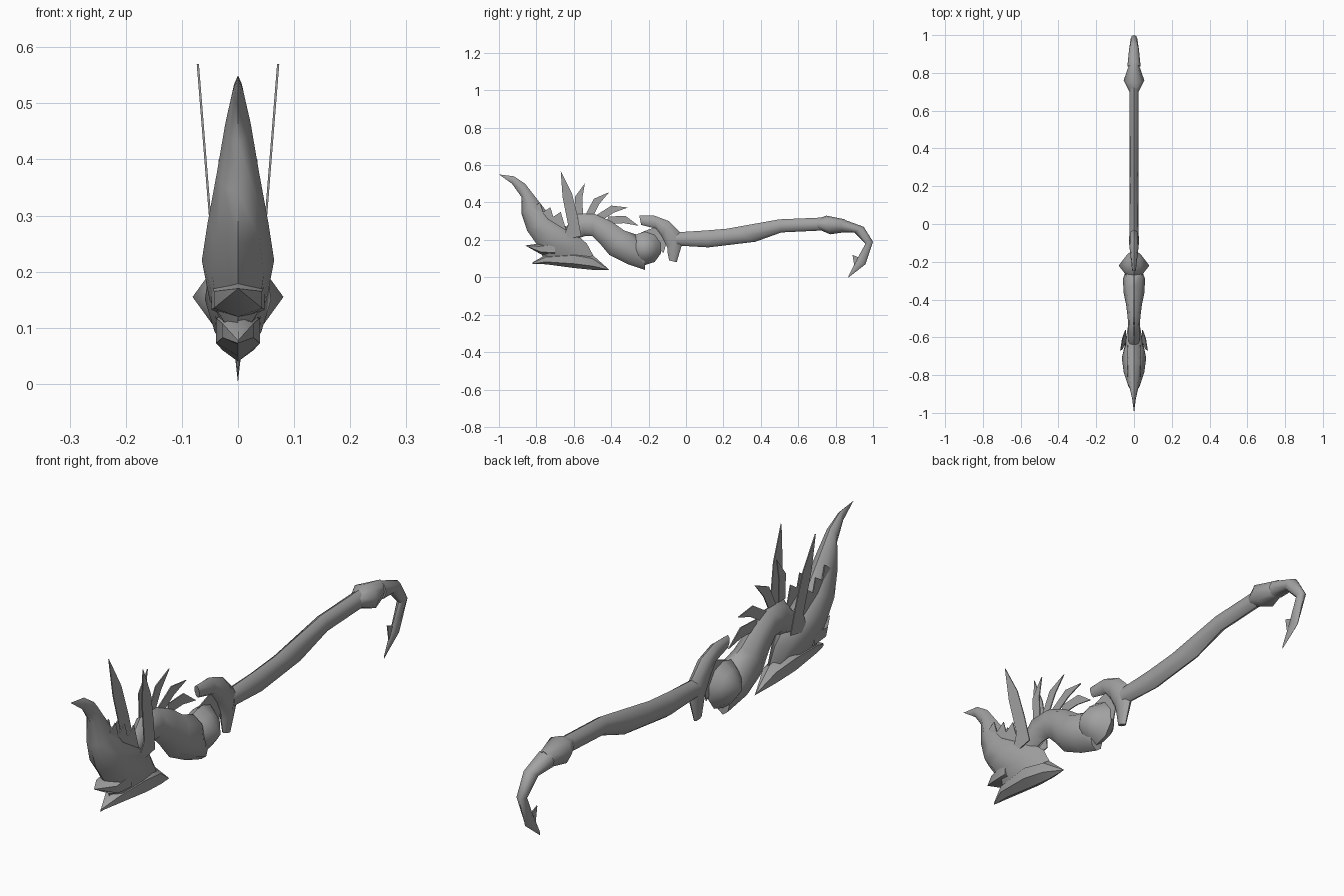
import bpy, bmesh, math
from math import sin, cos, pi
from mathutils import Vector

cube = bpy.data.objects.get("Cube")
if cube:
    bpy.data.objects.remove(cube)

grey = bpy.data.materials.new("grey")
grey.use_nodes = True
grey.diffuse_color = (.36, .36, .36, 1)
shader = grey.node_tree.nodes["Principled BSDF"]
shader.inputs["Base Color"].default_value = grey.diffuse_color


def finish(name, bm, angle=50):
    """Turn a bmesh into a smooth-shaded object with sharp edges kept."""
    bmesh.ops.remove_doubles(bm, verts=bm.verts, dist=.0005)
    bmesh.ops.recalc_face_normals(bm, faces=bm.faces)
    mesh = bpy.data.meshes.new(name)
    bm.to_mesh(mesh)
    bm.free()
    mesh.materials.append(grey)
    part = bpy.data.objects.new(name, mesh)
    bpy.context.collection.objects.link(part)
    bpy.ops.object.select_all(action="DESELECT")
    part.select_set(True)
    bpy.context.view_layer.objects.active = part
    bpy.ops.object.shade_smooth_by_angle(angle=math.radians(angle))


def loft(name, upper, lower, width, sides=8):
    """Skin oval rings between two (y, z) edges; width(t) is the half width."""
    bm = bmesh.new()
    rings = []
    for step, (first, second) in enumerate(zip(upper, lower)):
        top, bottom = Vector((0, *first)), Vector((0, *second))
        middle, reach = (top + bottom) / 2, (top - bottom) / 2
        across = Vector((width(step / (len(upper) - 1)), 0, 0))
        turns = [2 * pi * side / sides for side in range(sides)]
        rings.append([bm.verts.new(middle + reach * cos(turn) + across * sin(turn))
                      for turn in turns])
    for near, far in zip(rings, rings[1:]):
        for side in range(sides):
            previous = side - 1
            bm.faces.new((near[previous], near[side], far[side], far[previous]))
    bm.faces.new(rings[0])
    bm.faces.new(rings[-1])
    finish(name, bm)


def plate(name, outline, offset=0, lean=0):
    """Thin blade with a (y, z) outline, shifted and leaning in x."""
    bm = bmesh.new()
    points = [Vector((offset + lean * z, y, z)) for y, z in outline]
    thickness = Vector((.002, 0, 0))
    left = [bm.verts.new(point + thickness) for point in points]
    right = [bm.verts.new(point - thickness) for point in points]
    bm.faces.new(left)
    bm.faces.new(right)
    for index in range(len(points)):
        previous = index - 1
        bm.faces.new((left[previous], left[index], right[index], right[previous]))
    finish(name, bm, angle=20)


# Long shaft
loft("shaft",
     upper=[(-.06, .24), (.1, .25), (.22, .26), (.5, .31), (.74, .32)],
     lower=[(-.05, .17), (.12, .16), (.37, .19), (.51, .24), (.72, .25)],
     width=lambda t: .025)

# Swollen collar and hooked tail
loft("tail_collar",
     upper=[(.7, .31), (.75, .33), (.85, .31)],
     lower=[(.7, .26), (.77, .23), (.84, .24)],
     width=lambda t: .025 + .03 * sin(pi * t))
loft("tail_hook",
     upper=[(.84, .31), (.95, .27), (1, .19), (.96, .07), (.87, 0)],
     lower=[(.83, .24), (.9, .24), (.96, .18), (.91, .09), (.87, .01)],
     width=lambda t: .035 * (1 - t))
plate("tail_barb", [(.89, .12), (.94, .1), (.9, .06)])

# Guard that curls over the orb
loft("guard",
     upper=[(-.25, .33), (-.17, .33), (-.09, .3), (-.03, .24), (-.02, .18), (-.05, .08)],
     lower=[(-.24, .28), (-.16, .26), (-.13, .22), (-.1, .16), (-.1, .14), (-.09, .09)],
     width=lambda t: .01 + .016 * sin(pi * t))
plate("guard_web", [(-.24, .24), (-.16, .27), (-.1, .2), (-.12, .13), (-.2, .2)])

# Orb drawn out to a point on each side
bm = bmesh.new()
bmesh.ops.create_uvsphere(bm, u_segments=10, v_segments=4, radius=.09)
for vert in bm.verts:
    at_pole = abs(vert.co.z) > .08
    stretch = .9 if at_pole else .55
    vert.co = (vert.co.z * stretch, vert.co.x - .22, vert.co.y + .155)
finish("orb", bm, angle=60)

# Curved neck between the orb and the head
loft("neck",
     upper=[(-.64, .27), (-.58, .34), (-.49, .34), (-.4, .3), (-.33, .25), (-.27, .23), (-.22, .15)],
     lower=[(-.6, .2), (-.54, .22), (-.5, .22), (-.46, .18), (-.41, .12), (-.31, .07), (-.22, .04)],
     width=lambda t: .03 + .03 * sin(pi * t ** 3))

# Head sweeping up into a curved horn
loft("head",
     upper=[(-1, .55), (-.93, .5), (-.88, .43), (-.88, .34), (-.85, .25), (-.8, .18), (-.77, .12), (-.76, .07)],
     lower=[(-1, .55), (-.92, .54), (-.86, .5), (-.79, .41), (-.72, .32), (-.62, .26), (-.53, .18), (-.46, .05)],
     width=lambda t: .05 * sin(pi * t ** 2.5) + .02 * sin(pi * t))
loft("nose",
     upper=[(-.86, .17), (-.79, .18), (-.7, .2)],
     lower=[(-.86, .17), (-.77, .12), (-.7, .11)],
     width=lambda t: .055 * sin(pi * t / 2) ** .3, sides=6)
loft("jaw",
     upper=[(-.82, .08), (-.75, .12), (-.6, .14), (-.5, .12), (-.41, .04)],
     lower=[(-.82, .07), (-.75, .07), (-.6, .05), (-.5, .04), (-.41, .04)],
     width=lambda t: .045 * sin(pi * t), sides=6)

# Paired feathers behind the head and tall swept blades
BLADE = [(-.67, .57), (-.61, .45), (-.58, .33), (-.56, .22),
         (-.66, .2), (-.63, .28), (-.66, .43)]
for word, side in (("left", 1), ("right", -1)):
    for row, label in enumerate(("upper", "middle", "lower")):
        y, z = -.78 + row * .055, .4 - row * .025
        feather = [(y, z), (y + .03, z - .1), (y - .03, z - .15), (y - .06, z - .04)]
        plate(f"{word}_{label}_feather", feather, offset=side * .033)
    plate(f"{word}_blade", BLADE, offset=side * .026, lean=side * .08)

# Fan of curved fins along the neck
for row, label in enumerate(("first", "second", "third", "fourth")):
    angle = math.radians(80 - 30 * row)
    along = Vector((cos(angle), sin(angle)))
    across = Vector((-along.y, along.x)) * .02
    base = Vector((-.57 + .05 * row, .335 - .01 * row))
    middle = base + along * .09 + across
    plate(f"{label}_neck_fin", [base + across, middle + across,
                                base + along * .17, middle - across, base - across])
